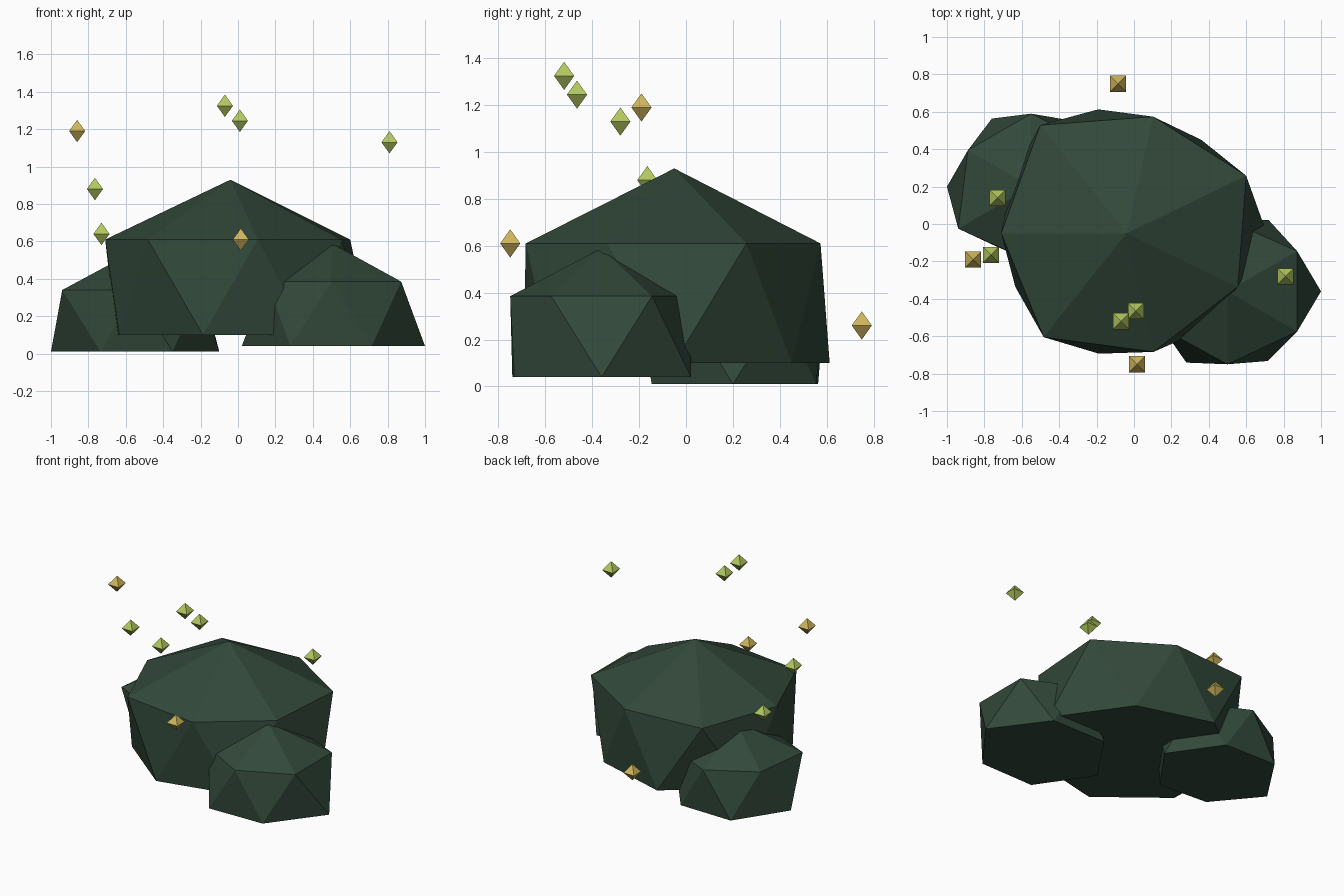
import bpy
import bmesh
from math import cos, sin, tau
from mathutils import Vector

default_cube = bpy.data.objects.get("Cube")
if default_cube:
    bpy.data.objects.remove(default_cube, do_unlink=True)


def make_material(name, red, green, blue):
    material = bpy.data.materials.new(name)
    material.use_nodes = True
    colour = (red, green, blue, 1)
    material.diffuse_color = colour
    shader = material.node_tree.nodes["Principled BSDF"]
    shader.inputs["Base Color"].default_value = colour
    shader.inputs["Roughness"].default_value = 0.9
    return material


leaf_green = make_material("dark leaf green", 0.032, 0.065, 0.042)
glow_green = make_material("pale lime green", 0.445, 0.578, 0.114)
glow_gold = make_material("soft gold", 0.631, 0.468, 0.107)


def finish_object(name, bm, material):
    bmesh.ops.recalc_face_normals(bm, faces=bm.faces)
    mesh = bpy.data.meshes.new(name)
    bm.to_mesh(mesh)
    bm.free()
    mesh.materials.append(material)
    result = bpy.data.objects.new(name, mesh)
    bpy.context.collection.objects.link(result)
    return result


def add_ring(bm, centre, height, radii, half_turns):
    """Uneven polygon ring, turned by a number of half steps."""
    step = tau / len(radii)
    ring = []
    for index, radius in enumerate(radii):
        angle = (index + half_turns / 2) * step
        point = Vector((cos(angle), sin(angle), 0)) * radius
        point += Vector((centre[0], centre[1], height))
        ring.append(bm.verts.new(point))
    return ring


def make_clump(name, apex, shoulder_height, base_height, shoulder_radii, base_radii):
    """Faceted mound: peaked cap, zigzag wall and flat underside."""
    bm = bmesh.new()
    peak = bm.verts.new(apex)
    shoulder = add_ring(bm, apex, shoulder_height, shoulder_radii, 1)
    base = add_ring(bm, apex, base_height, base_radii, 0)
    count = len(shoulder)
    for index in range(count):
        following = (index + 1) % count
        bm.faces.new((peak, shoulder[index], shoulder[following]))
        bm.faces.new((base[index], base[following], shoulder[index]))
        bm.faces.new((shoulder[index], base[following], shoulder[following]))
    bm.faces.new(list(reversed(base)))
    return finish_object(name, bm, leaf_green)


def make_mote(name, location, material):
    """Small floating double pyramid."""
    bm = bmesh.new()
    bmesh.ops.create_icosphere(bm, subdivisions=1, radius=1)
    bm.clear()
    half_width, half_height = 0.043, 0.06
    top = bm.verts.new((0, 0, half_height))
    bottom = bm.verts.new((0, 0, -half_height))
    corners = [bm.verts.new((x * half_width, y * half_width, 0))
               for x, y in ((1, 1), (-1, 1), (-1, -1), (1, -1))]
    for index, corner in enumerate(corners):
        neighbour = corners[index - 1]
        bm.faces.new((neighbour, corner, top))
        bm.faces.new((corner, neighbour, bottom))
    mote = finish_object(name, bm, material)
    mote.location = location
    return mote


# Bush clumps
make_clump("main_bush_clump", (-0.04, -0.05, 0.93), 0.61, 0.1,
           (0.71, 0.64, 0.74, 0.67, 0.71, 0.65, 0.66),
           (0.75, 0.64, 0.68, 0.68, 0.66, 0.66, 0.66))
make_clump("right_bush_clump", (-0.55, 0.2, 0.55), 0.34, 0.01,
           (0.42, 0.39, 0.39, 0.45, 0.4, 0.4),
           (0.45, 0.41, 0.42, 0.45, 0.37, 0.4))
make_clump("left_bush_clump", (0.5, -0.36, 0.59), 0.385, 0.04,
           (0.43, 0.38, 0.4, 0.4, 0.39, 0.43),
           (0.5, 0.44, 0.44, 0.48, 0.44, 0.43))

# Floating motes
lime_places = ((-0.07, -0.52, 1.325), (0.01, -0.465, 1.245), (0.81, -0.28, 1.13),
               (-0.765, -0.165, 0.88), (-0.73, 0.14, 0.64))
gold_places = ((-0.86, -0.19, 1.19), (0.015, -0.75, 0.61), (-0.085, 0.75, 0.26))
for label, places, material in (("lime_mote", lime_places, glow_green),
                                ("gold_mote", gold_places, glow_gold)):
    for number, place in enumerate(places, start=1):
        make_mote(f"{label}_{number}", place, material)
